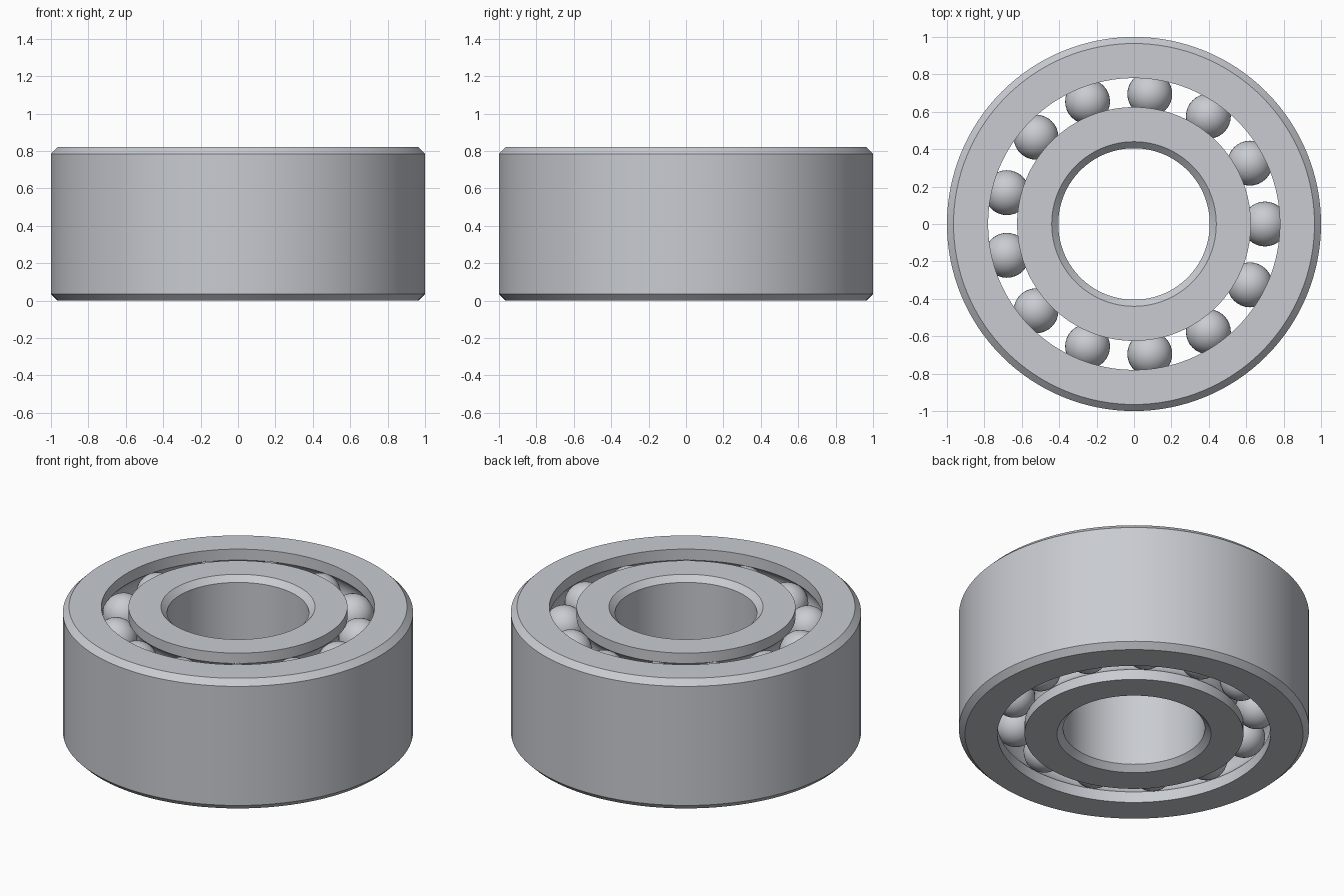
import bpy, bmesh, math
from mathutils import Vector

old = bpy.data.objects.get("Cube")
if old:
    bpy.data.objects.remove(old)

HEIGHT, CHAMFER = 0.82, 0.035
BALL_R, PITCH_R, BALLS = 0.12, 0.70, 13
GROOVE_R = BALL_R + 0.001
ROWS = (0.16, HEIGHT - 0.16)
SEGMENTS = 128

steel = bpy.data.materials.new("light_steel")
steel.use_nodes = True
color = (0.58, 0.60, 0.64, 1)
steel.diffuse_color = color
steel.node_tree.nodes["Principled BSDF"].inputs["Base Color"].default_value = color


def race_profile(wall_r, chamfer_r):
    """Closed ring section: two ball grooves on one side, chamfers on the other."""
    side = 1 if wall_r > PITCH_R else -1
    half = math.acos(abs(wall_r - PITCH_R) / GROOVE_R)
    pts = [(wall_r, 0)]
    for z in ROWS:
        for i in range(13):
            a = half * (i / 6 - 1)
            pts.append((PITCH_R + side * GROOVE_R * math.cos(a), z + GROOVE_R * math.sin(a)))
    inset = chamfer_r - side * CHAMFER
    pts += [(wall_r, HEIGHT), (inset, HEIGHT), (chamfer_r, HEIGHT - CHAMFER),
            (chamfer_r, CHAMFER), (inset, 0)]
    return pts


def finish(name, bm):
    mesh = bpy.data.meshes.new(name)
    bm.to_mesh(mesh)
    bm.free()
    mesh.materials.append(steel)
    obj = bpy.data.objects.new(name, mesh)
    bpy.context.collection.objects.link(obj)
    bpy.ops.object.select_all(action="DESELECT")
    obj.select_set(True)
    bpy.context.view_layer.objects.active = obj
    bpy.ops.object.shade_smooth_by_angle(angle=math.radians(30))
    return obj


def lathe(name, profile):
    bm = bmesh.new()
    verts = [bm.verts.new((r, 0, z)) for r, z in profile]
    edges = [bm.edges.new((v, verts[i - 1])) for i, v in enumerate(verts)]
    bmesh.ops.spin(bm, geom=verts + edges, cent=(0, 0, 0), axis=(0, 0, 1),
                   angle=math.tau, steps=SEGMENTS, use_merge=True)
    bmesh.ops.remove_doubles(bm, verts=bm.verts, dist=0.0001)
    bmesh.ops.recalc_face_normals(bm, faces=bm.faces)
    return finish(name, bm)


# Rings with grooved raceways
lathe("outer_ring", race_profile(0.78, 1.0))
lathe("inner_ring", race_profile(0.625, 0.405))

# Two aligned rows of balls sharing one mesh
ball_mesh = None
for row, z in zip(("lower", "upper"), ROWS):
    for k in range(BALLS):
        name = f"{row}_ball_{k + 1}"
        if ball_mesh is None:
            bm = bmesh.new()
            bmesh.ops.create_uvsphere(bm, u_segments=32, v_segments=20, radius=BALL_R)
            ball = finish(name, bm)
            ball_mesh = ball.data
        else:
            ball = bpy.data.objects.new(name, ball_mesh)
            bpy.context.collection.objects.link(ball)
        a = math.tau * k / BALLS
        ball.location = Vector((PITCH_R * math.cos(a), PITCH_R * math.sin(a), z))
